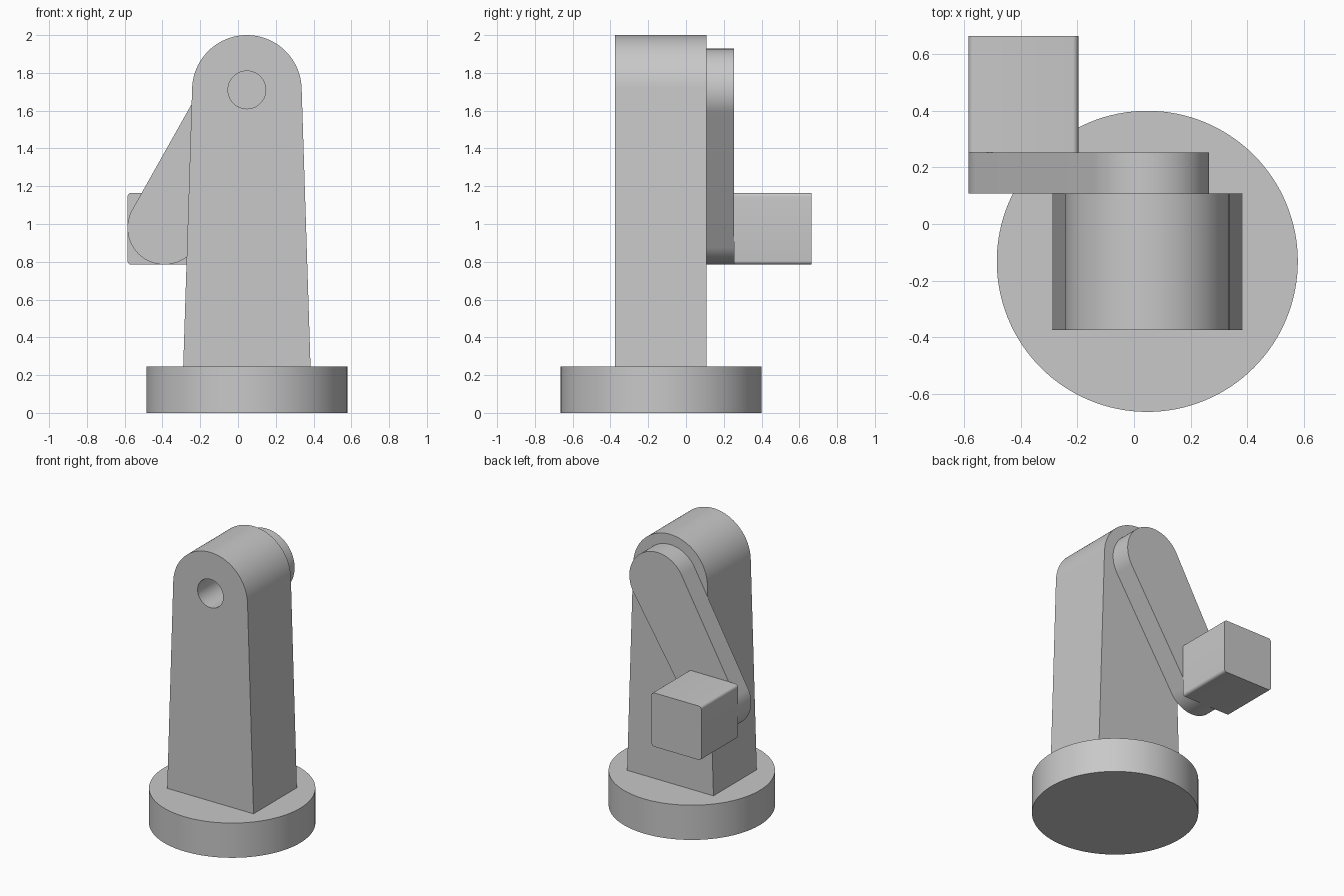
import bpy, bmesh
from math import sin, cos, pi, acos, asin, atan2, hypot

cube = bpy.data.objects.get("Cube")
if cube:
    bpy.data.objects.remove(cube, do_unlink=True)

grey = bpy.data.materials.new("light_grey")
grey.use_nodes = True
grey.diffuse_color = (0.58, 0.58, 0.58, 1)
grey.node_tree.nodes["Principled BSDF"].inputs["Base Color"].default_value = grey.diffuse_color


def arc(cx, cz, r, start, end, steps=48):
    """Points of an arc in the XZ plane."""
    return [(cx + r * cos(start + (end - start) * i / steps),
             cz + r * sin(start + (end - start) * i / steps)) for i in range(steps + 1)]


def make_object(name, bm):
    bmesh.ops.recalc_face_normals(bm, faces=bm.faces)
    mesh = bpy.data.meshes.new(name)
    bm.to_mesh(mesh)
    bm.free()
    mesh.materials.append(grey)
    obj = bpy.data.objects.new(name, mesh)
    bpy.context.collection.objects.link(obj)
    return obj


def extrude_profile(name, points, y0, y1):
    """Closed XZ profile extruded along Y."""
    bm = bmesh.new()
    front = [bm.verts.new((x, y0, z)) for x, z in points]
    back = [bm.verts.new((x, y1, z)) for x, z in points]
    bm.faces.new(front)
    bm.faces.new(back[::-1])
    for i in range(len(points)):
        j = (i + 1) % len(points)
        bm.faces.new((front[i], back[i], back[j], front[j]))
    return make_object(name, bm)


def activate(obj):
    bpy.ops.object.select_all(action='DESELECT')
    obj.select_set(True)
    bpy.context.view_layer.objects.active = obj


# Shared pivot axis and main levels
px, pz = 0.047, 1.71
base_top = 0.245
column_front, column_back, arm_back = -0.375, 0.108, 0.253

# Round base
bm = bmesh.new()
bmesh.ops.create_cone(bm, cap_ends=True, segments=128, radius1=0.532, radius2=0.532, depth=base_top)
bmesh.ops.translate(bm, verts=bm.verts, vec=(px, -0.132, base_top / 2))
base = make_object("base", bm)

# Tapered column with a rounded top tangent to its sides
half, r = 0.337, 0.29
drop = pz - base_top
tangent = atan2(-drop, half) + acos(r / hypot(half, drop))
profile = [(px - half, base_top), (px + half, base_top)] + arc(px, pz, r, tangent, pi - tangent)
column = extrude_profile("column", profile, column_front, column_back)

# Pivot hole through the column
cutter = extrude_profile("pivot_hole_cutter", arc(px, pz, 0.1, 0, 2 * pi, 64)[:-1],
                         column_front - 0.1, column_back + 0.1)
cutter.hide_render = True
activate(column)
mod = column.modifiers.new("pivot_hole", 'BOOLEAN')
mod.operation = 'DIFFERENCE'
mod.solver = 'EXACT'
mod.object = cutter
bpy.ops.object.modifier_apply(modifier=mod.name)
bpy.data.objects.remove(cutter, do_unlink=True)

# Swinging arm: two circles joined by tangents
ex, ez = -0.39, 0.98
r_top, r_end = 0.218, 0.195
axis = atan2(pz - ez, px - ex)
side = pi / 2 + asin((r_top - r_end) / hypot(px - ex, pz - ez))
profile = (arc(px, pz, r_top, axis - side, axis + side)
           + arc(ex, ez, r_end, axis + side, axis - side + 2 * pi))
arm = extrude_profile("arm", profile, column_back, arm_back)

# Block handle with its four lengthwise edges rounded
x0, x1, z0, z1 = -0.585, -0.197, 0.785, 1.165
handle = extrude_profile("handle", [(x0, z0), (x1, z0), (x1, z1), (x0, z1)], arm_back, 0.665)
bm = bmesh.new()
bm.from_mesh(handle.data)
long_edges = [e for e in bm.edges if abs(e.verts[0].co.y - e.verts[1].co.y) > 0.1]
bmesh.ops.bevel(bm, geom=long_edges, offset=0.02, segments=6, profile=0.5, affect='EDGES')
bm.to_mesh(handle.data)
bm.free()

# Smooth curved sides, keep edges sharp
for obj in (base, column, arm, handle):
    activate(obj)
    bpy.ops.object.shade_smooth_by_angle()
